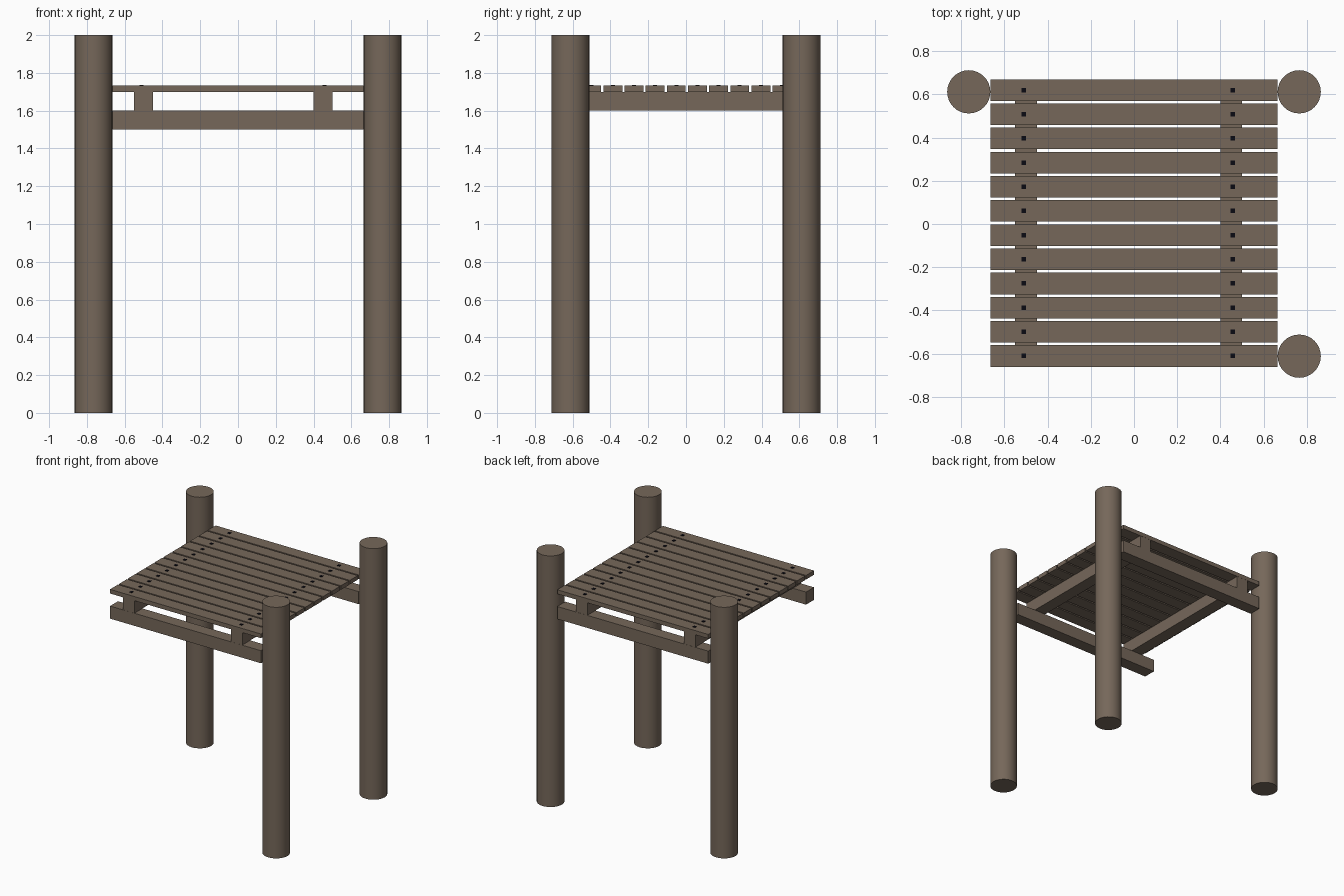
import bpy
import math

# Remove the default cube only
if "Cube" in bpy.data.objects:
    bpy.data.objects.remove(bpy.data.objects["Cube"], do_unlink=True)


def make_material(name, colour):
    mat = bpy.data.materials.new(name)
    mat.use_nodes = True
    mat.diffuse_color = colour
    mat.node_tree.nodes["Principled BSDF"].inputs["Base Color"].default_value = colour
    return mat


wood = make_material("weathered_wood", (0.18, 0.137, 0.102, 1))
iron = make_material("dark_iron", (0.003, 0.003, 0.006, 1))


def box(name, x, y, z, mat):
    """Box from (min, max) ranges on each axis."""
    bpy.ops.mesh.primitive_cube_add(size=1)
    obj = bpy.context.object
    obj.name = name
    for v in obj.data.vertices:
        v.co = [r[0] if c < 0 else r[1] for c, r in zip(v.co, (x, y, z))]
    obj.data.materials.append(mat)
    return obj


def around(centre, width):
    return (centre - width / 2, centre + width / 2)


# Three round posts; the front right corner is open
POST_X, POST_Y = 0.765, 0.612
for name, sx, sy in (("front_left", 1, -1), ("back_left", 1, 1), ("back_right", -1, 1)):
    bpy.ops.mesh.primitive_cylinder_add(
        vertices=32, radius=0.1, depth=2, location=(sx * POST_X, sy * POST_Y, 1))
    post = bpy.context.object
    post.name = name + "_post"
    post.data.materials.append(wood)
    bpy.ops.object.shade_smooth_by_angle(angle=math.radians(30))

# Cross beams between the posts
SPAN = (-0.665, 0.665)
for name, y in (("front_beam", -0.611), ("back_beam", 0.62)):
    box(name, SPAN, around(y, 0.1), (1.5, 1.6), wood)

# Joists resting on the beams
for name, x in (("right_joist", -0.5), ("left_joist", 0.45)):
    box(name, around(x, 0.1), (-0.66, 0.669), (1.6, 1.7), wood)

# Deck planks, each with two nail heads
COUNT = 12
for i in range(COUNT):
    y = -0.611 + i * 1.231 / (COUNT - 1)
    box(f"plank_{i + 1}", SPAN, around(y, 0.1), (1.7, 1.733), wood)
    for side, x in (("right", -0.511), ("left", 0.457)):
        box(f"{side}_nail_{i + 1}", around(x, 0.021), around(y, 0.021), (1.73, 1.737), iron)
